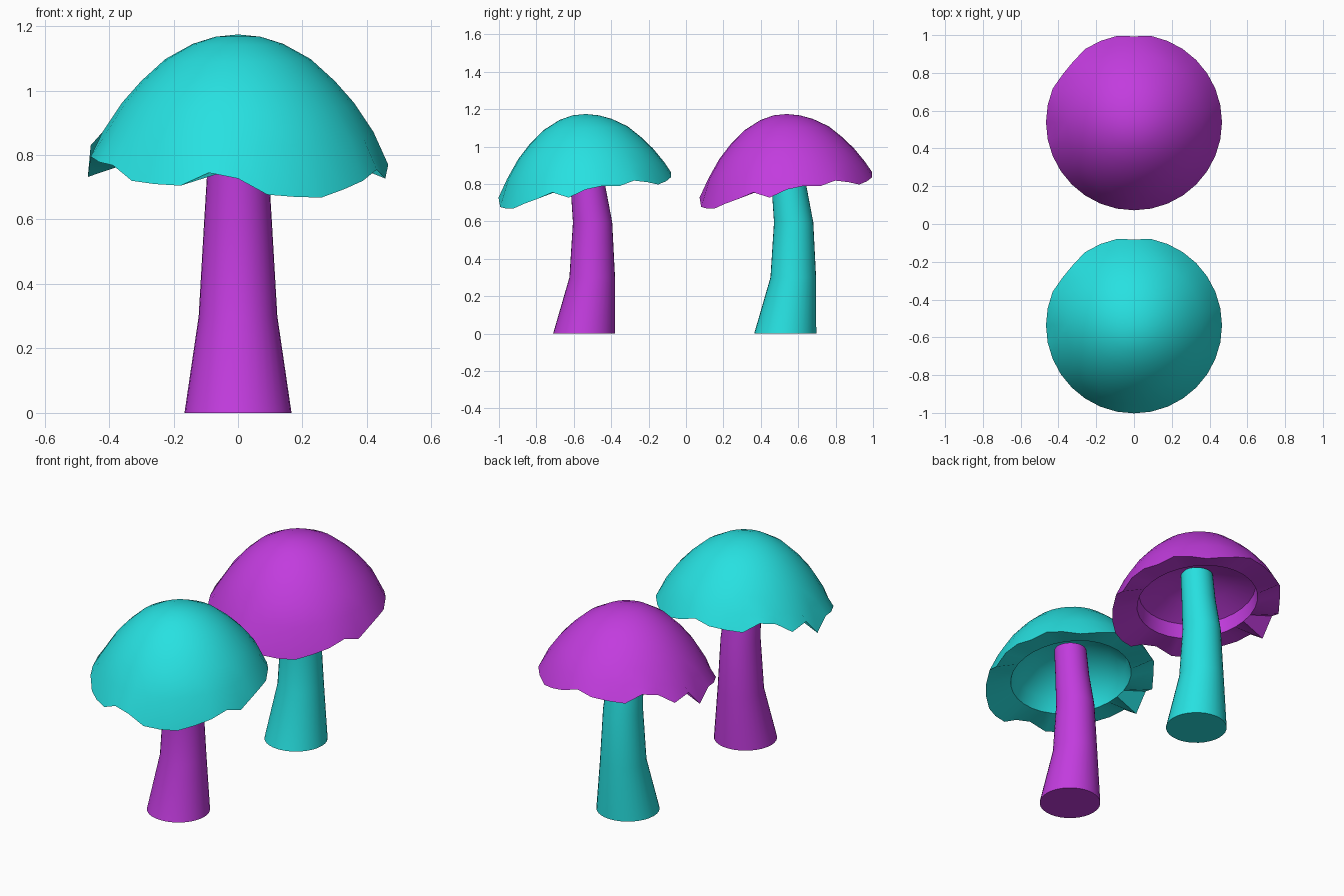
import bpy, bmesh, math

if "Cube" in bpy.data.objects:
    bpy.data.objects.remove(bpy.data.objects["Cube"])

def material(name, rgb):
    m = bpy.data.materials.new(name)
    m.diffuse_color = (*rgb, 1)
    m.use_nodes = True
    m.node_tree.nodes["Principled BSDF"].inputs["Base Color"].default_value = m.diffuse_color
    return m

TEAL = material("teal", (0.02, 0.75, 0.75))
PURPLE = material("purple", (0.54, 0.045, 0.73))
N = 32

# height of each point of the torn cap rim, from the front round by the right
RIM = [.727, .677, .670, .668, .694, .72, .755, .727, .77, .79, .788, .818,
       .81, .797, .815, .837, .865, .845, .836, .826, .87, .855, .796, .83,
       .732, .795, .778, .768, .72, .71, .705, .745]
# dome rings: radius, height, forward tilt
DOME = [(.07, 1.167, .0), (.14, 1.145, .003), (.225, 1.098, .01),
        (.30, 1.03, .018), (.36, .962, .028), (.42, .872, .045)]
# underside rings for an open hollow and for a hollow with a step
OPEN = [(.33, .79, .05), (.305, .86, .045), (.21, .94, .02), (.1, .985, .01)]
STEP = [(.33, .79, .05), (.32, .87, .045), (.2, .92, .02), (.08, .96, .01)]
# stem rings: y offset, height, radius
STEM = [(-.008, 0, .166), (.035, .3, .122), (.037, .595, .105),
        (.012, .79, .093), (-.005, .96, .088)]

def loft(name, rings, mat, loc, first=None, last=None):
    """Skin a stack of rings; close each end with a point or a flat face."""
    bm = bmesh.new()
    loops = [[bm.verts.new(p) for p in ring] for ring in rings]
    for a, b in zip(loops, loops[1:]):
        for i in range(len(a)):
            j = (i + 1) % len(a)
            bm.faces.new((a[i], a[j], b[j], b[i]))
    for loop, tip in ((loops[0], first), (loops[-1], last)):
        if tip is None:
            bm.faces.new(loop)
        else:
            v = bm.verts.new(tip)
            for i in range(len(loop)):
                bm.faces.new((loop[i], loop[(i + 1) % len(loop)], v))
    bmesh.ops.recalc_face_normals(bm, faces=bm.faces)
    me = bpy.data.meshes.new(name)
    bm.to_mesh(me)
    bm.free()
    me.materials.append(mat)
    ob = bpy.data.objects.new(name, me)
    ob.location = loc
    bpy.context.collection.objects.link(ob)
    bpy.ops.object.select_all(action='DESELECT')
    ob.select_set(True)
    bpy.context.view_layer.objects.active = ob
    bpy.ops.object.shade_smooth_by_angle(angle=math.radians(35))
    return ob

def point(i, n, r, z, tilt=0, dy=0):
    a = 2 * math.pi * i / n
    return (r * math.sin(a), dy - r * math.cos(a), z - tilt * math.cos(a))

def mushroom(label, y, cap_mat, stem_mat, under):
    # cap: dome, torn rim, then the underside hollow
    dome = [[point(i, N, *ring) for i in range(N)] for ring in DOME]
    rim = [point(i, N, .466 if z < .85 else .455, z) for i, z in enumerate(RIM)]
    inside = [[point(i, N, *ring) for i in range(N)] for ring in under]
    loft(label + "_cap", dome + [rim] + inside, cap_mat, (0, y, 0),
         (0, 0, 1.174), (0, 0, under[-1][1] + .01))
    # bent tapering stem
    stem = [[point(i, N, r, z, 0, dy) for i in range(N)] for dy, z, r in STEM]
    loft(label + "_stem", stem, stem_mat, (0, y, 0))

mushroom("front_mushroom", -.5365, TEAL, PURPLE, OPEN)
mushroom("back_mushroom", .5385, PURPLE, TEAL, STEP)
